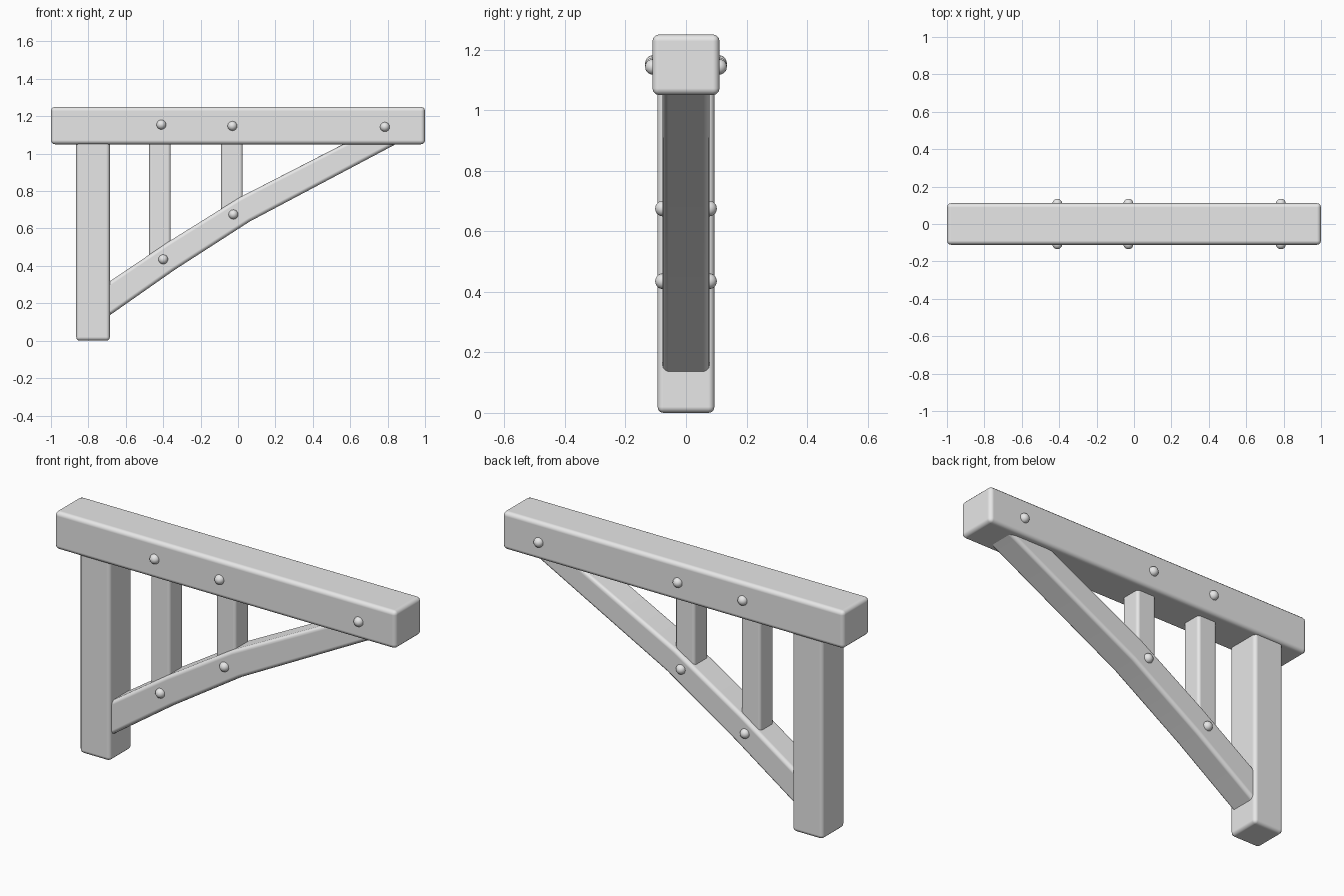
import bpy, bmesh, math
from mathutils import Matrix

if "Cube" in bpy.data.objects:
    bpy.data.objects.remove(bpy.data.objects["Cube"])

grey = bpy.data.materials.new("plain_grey")
grey.diffuse_color = (0.8, 0.8, 0.8, 1)
grey.use_nodes = True
grey.node_tree.nodes["Principled BSDF"].inputs["Base Color"].default_value = grey.diffuse_color


def finish(name, bm, bevel=0.0):
    bmesh.ops.recalc_face_normals(bm, faces=bm.faces)
    me = bpy.data.meshes.new(name)
    bm.to_mesh(me)
    bm.free()
    me.materials.append(grey)
    ob = bpy.data.objects.new(name, me)
    bpy.context.collection.objects.link(ob)
    bpy.context.view_layer.objects.active = ob
    ob.select_set(True)
    bpy.ops.object.shade_smooth_by_angle(angle=math.radians(35))
    ob.select_set(False)
    if bevel:
        mod = ob.modifiers.new("rounded_edges", 'BEVEL')
        mod.width = bevel
        mod.segments = 3
        mod.limit_method = 'ANGLE'
        mod.angle_limit = math.radians(40)
        mod.harden_normals = True
    return ob


def prism(name, outline, half_y, bevel):
    """Extrude an x-z outline symmetrically along y."""
    bm = bmesh.new()
    front = [bm.verts.new((x, -half_y, z)) for x, z in outline]
    back = [bm.verts.new((x, half_y, z)) for x, z in outline]
    bm.faces.new(front)
    bm.faces.new(back[::-1])
    n = len(outline)
    for i in range(n):
        j = (i + 1) % n
        bm.faces.new((front[i], back[i], back[j], front[j]))
    return finish(name, bm, bevel)


def timber(name, x0, x1, z0, z1, half_y, bevel):
    return prism(name, [(x0, z0), (x1, z0), (x1, z1), (x0, z1)], half_y, bevel)


# Main timbers
timber("top_beam", -1, 1, 1.05, 1.25, 0.111, 0.022)
timber("wall_post", -0.865, -0.685, 0, 1.07, 0.094, 0.02)
timber("left_slat", -0.475, -0.36, 0.40, 1.07, 0.057, 0.016)
timber("right_slat", -0.09, 0.025, 0.64, 1.07, 0.057, 0.016)

# Slightly bowed diagonal brace, ends buried in post and beam
lower = [(-0.72, 0.112), (-0.337, 0.38), (0.064, 0.638), (0.88, 1.07)]
upper = [(0.60, 1.07), (0.01, 0.767), (-0.375, 0.527), (-0.72, 0.294)]
prism("diagonal_brace", lower + upper, 0.078, 0.02)

# Domed bolt heads on both sides: x, z, surface y
bolts = [(-0.41, 1.155, 0.111), (-0.03, 1.148, 0.111), (0.785, 1.143, 0.111),
         (-0.40, 0.435, 0.078), (-0.025, 0.675, 0.078)]
for i, (x, z, y) in enumerate(bolts):
    for side, label in ((-1, "front"), (1, "back")):
        bm = bmesh.new()
        bmesh.ops.create_uvsphere(
            bm, u_segments=16, v_segments=10, radius=0.026,
            matrix=Matrix.Translation((x, side * (y - 0.002), z))
            @ Matrix.Rotation(math.pi / 2, 4, 'X'))
        finish(f"bolt_{label}_{i + 1}", bm)
